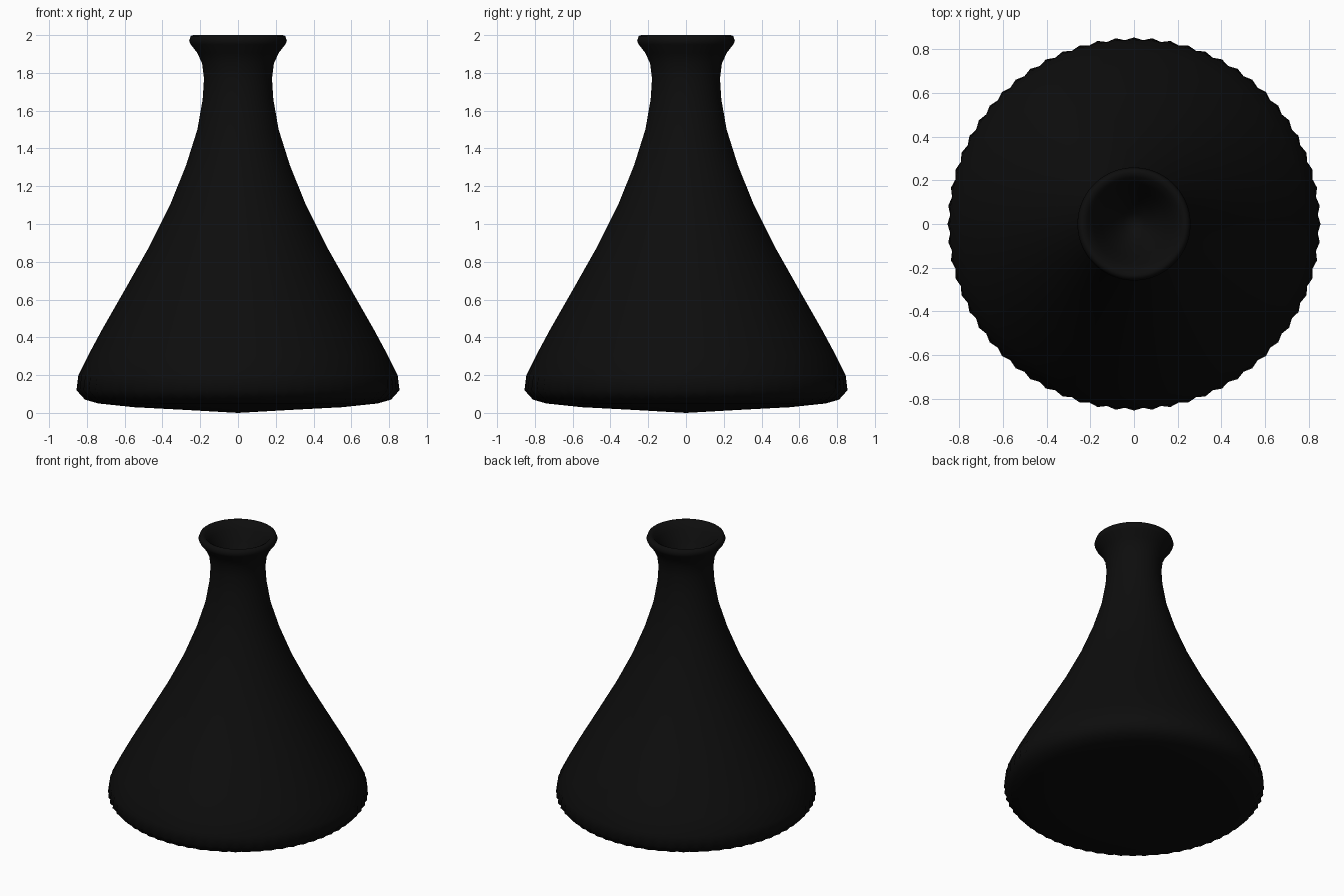
import bpy, bmesh, math

if "Cube" in bpy.data.objects:
    bpy.data.objects.remove(bpy.data.objects["Cube"])

SCALLOPS = 64
SEGMENTS = SCALLOPS * 2

# Flask section (radius, height): underside, body, neck, lip, then inner funnel
profile = [
    (0.30, 0.017), (0.55, 0.03), (0.74, 0.05), (0.81, 0.07),
    (0.855, 0.12), (0.845, 0.20), (0.79, 0.31), (0.72, 0.44), (0.60, 0.65),
    (0.47, 0.88), (0.36, 1.10), (0.275, 1.31), (0.215, 1.50), (0.187, 1.66),
    (0.18, 1.77), (0.19, 1.85), (0.215, 1.905), (0.25, 1.95), (0.259, 1.97),
    (0.25, 1.995), (0.235, 2.0), (0.215, 1.99), (0.185, 1.95), (0.15, 1.88),
    (0.10, 1.79), (0.05, 1.73),
]
BOTTOM_Z, FUNNEL_Z = 0.0, 1.70

# Small ripple around the widest part of the base
ripple = {0.07: 0.010, 0.12: 0.012, 0.20: 0.004}

bm = bmesh.new()
rings = []
for r, z in profile:
    ring = []
    for i in range(SEGMENTS):
        a = 2 * math.pi * i / SEGMENTS
        rr = r - (ripple.get(z, 0) if i % 2 else 0)
        ring.append(bm.verts.new((rr * math.cos(a), rr * math.sin(a), z)))
    rings.append(ring)

# Walls between neighbouring rings
for low, high in zip(rings, rings[1:]):
    for i in range(SEGMENTS):
        j = (i + 1) % SEGMENTS
        bm.faces.new((low[i], low[j], high[j], high[i]))

# Fans closing the underside and the funnel
bottom = bm.verts.new((0, 0, BOTTOM_Z))
funnel = bm.verts.new((0, 0, FUNNEL_Z))
for i in range(SEGMENTS):
    j = (i + 1) % SEGMENTS
    bm.faces.new((bottom, rings[0][j], rings[0][i]))
    bm.faces.new((funnel, rings[-1][i], rings[-1][j]))
bmesh.ops.recalc_face_normals(bm, faces=bm.faces)

mesh = bpy.data.meshes.new("flask")
bm.to_mesh(mesh)
bm.free()
mesh.shade_smooth()

black = bpy.data.materials.new("near_black")
black.diffuse_color = (0.004, 0.004, 0.004, 1)
black.use_nodes = True
black.node_tree.nodes["Principled BSDF"].inputs["Base Color"].default_value = black.diffuse_color
mesh.materials.append(black)

flask = bpy.data.objects.new("flask", mesh)
bpy.context.collection.objects.link(flask)
